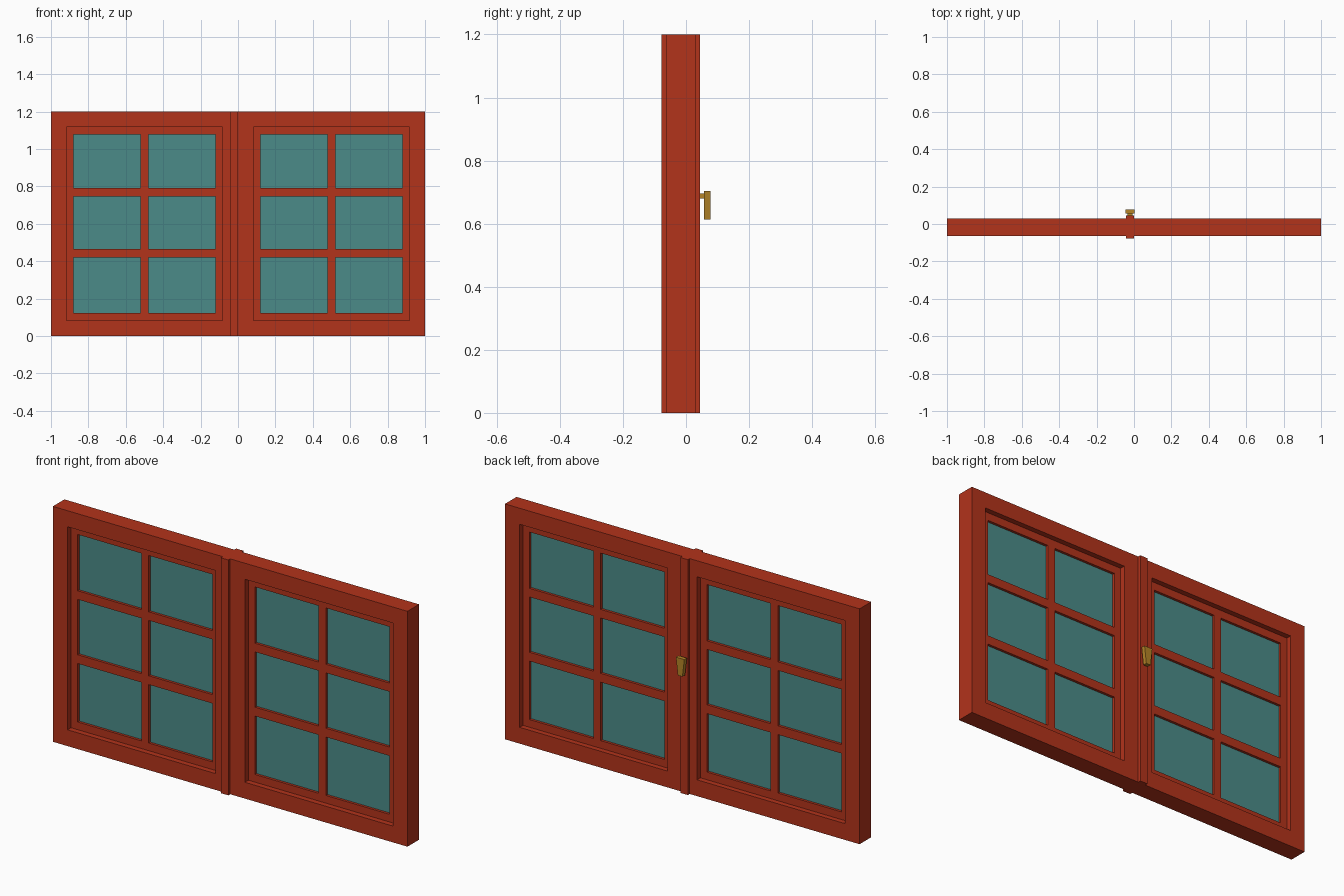
import bpy, bmesh

if "Cube" in bpy.data.objects:
    bpy.data.objects.remove(bpy.data.objects["Cube"])


def material(name, rgb):
    m = bpy.data.materials.new(name)
    m.diffuse_color = (*rgb, 1)
    m.use_nodes = True
    m.node_tree.nodes["Principled BSDF"].inputs["Base Color"].default_value = m.diffuse_color
    return m


RED = material("red_paint", (0.45, 0.033, 0.011))
GLASS = material("glass", (0.07, 0.26, 0.25))
BRASS = material("brass", (0.46, 0.23, 0.02))


def finish(name, bm, mat):
    bmesh.ops.recalc_face_normals(bm, faces=bm.faces)
    me = bpy.data.meshes.new(name)
    bm.to_mesh(me)
    bm.free()
    me.materials.append(mat)
    ob = bpy.data.objects.new(name, me)
    bpy.context.collection.objects.link(ob)
    return ob


def lattice(name, xs, zs, y0, y1, mat):
    """Flat slab on a grid; cells with odd column and odd row are open."""
    bm = bmesh.new()
    v = [[bm.verts.new((x, y0, z)) for z in zs] for x in xs]
    for i in range(len(xs) - 1):
        for k in range(len(zs) - 1):
            if not (i % 2 and k % 2):
                bm.faces.new((v[i][k], v[i + 1][k], v[i + 1][k + 1], v[i][k + 1]))
    ext = bmesh.ops.extrude_face_region(bm, geom=bm.faces[:], use_keep_orig=True)
    for g in ext["geom"]:
        if isinstance(g, bmesh.types.BMVert):
            g.co.y = y1
    return finish(name, bm, mat)


def box(name, x, y, z, mat, bottom_scale=1.0):
    """Box from (min, max) ranges, optionally narrowed in x at the bottom."""
    bm = bmesh.new()
    bmesh.ops.create_cube(bm, size=1)
    mid = sum(x) / 2
    for v in bm.verts:
        s = bottom_scale if v.co.z < 0 else 1
        v.co = (mid + v.co.x * (x[1] - x[0]) * s,
                y[0] + (v.co.y + 0.5) * (y[1] - y[0]),
                z[0] + (v.co.z + 0.5) * (z[1] - z[0]))
    return finish(name, bm, mat)


# Outer frame with two openings
lattice("outer_frame", (-1, -0.917, -0.083, 0.083, 0.917, 1),
        (0, 0.083, 1.118, 1.2), -0.063, 0.03, RED)

# Sashes with glazing bars, and a pane of glass in every opening
zs = (0.083, 0.122, 0.42, 0.465, 0.747, 0.791, 1.078, 1.118)
for side, c in (("left", -0.5), ("right", 0.5)):
    xs = [c + d for d in (-0.417, -0.38, -0.021, 0.021, 0.38, 0.417)]
    lattice(side + "_sash", xs, zs, -0.035, 0.003, RED)
    for i in (1, 3):
        for k in (1, 3, 5):
            box(side + "_pane", xs[i:i + 2], (-0.022, -0.010), zs[k:k + 2], GLASS)

# Cover strips over the meeting joint
box("front_cover_strip", (-0.042, 0), (-0.078, -0.063), (0, 1.2), RED)
box("back_cover_strip", (-0.042, 0), (0.03, 0.045), (0, 1.2), RED)

# Handle on the inside
box("handle_neck", (-0.035, -0.009), (0.045, 0.058), (0.68, 0.695), BRASS)
box("handle_lever", (-0.045, 0.002), (0.057, 0.078), (0.614, 0.704), BRASS, 0.55)
